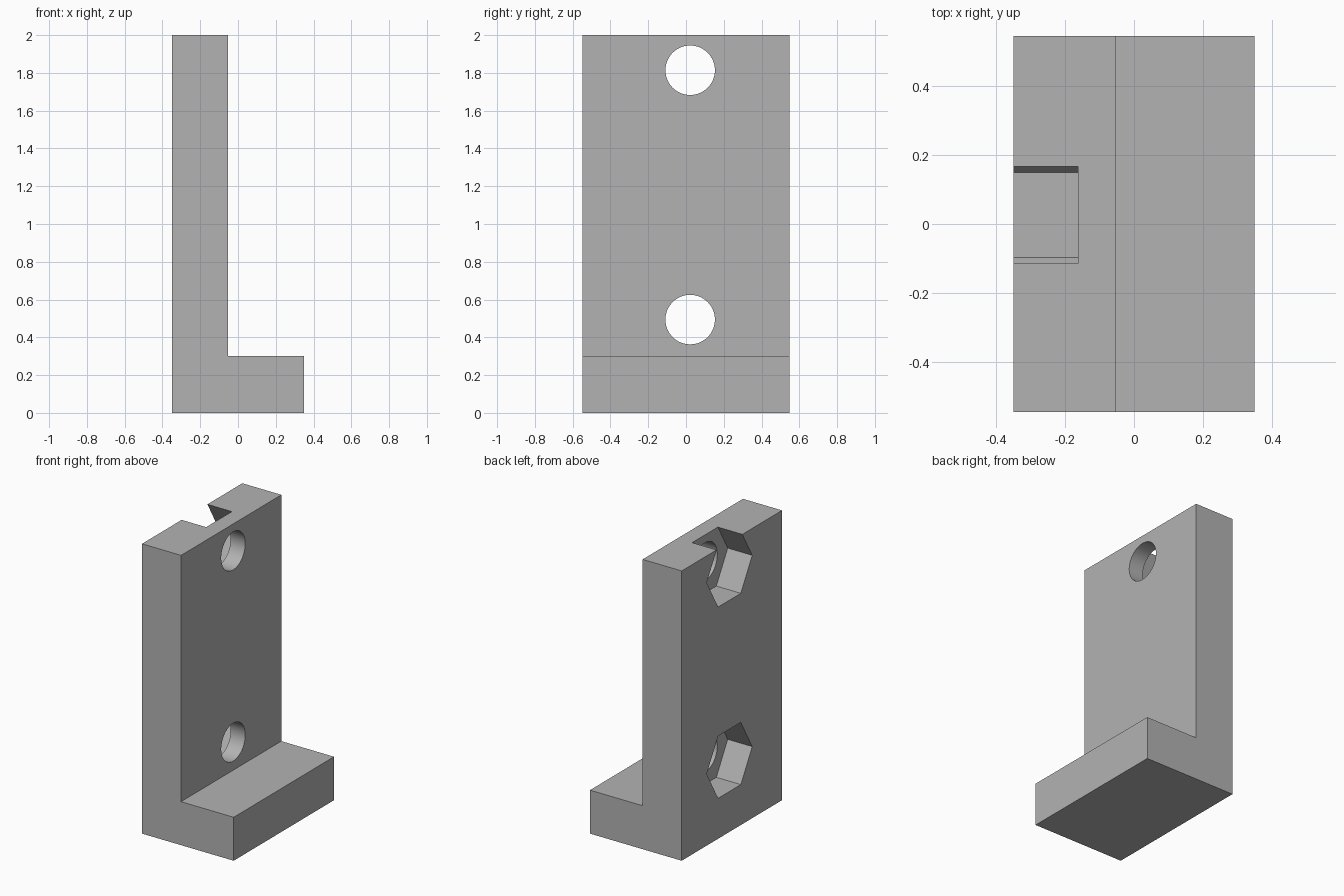
import bpy
import bmesh
from math import pi, radians
from mathutils import Matrix

if "Cube" in bpy.data.objects:
    bpy.data.objects.remove(bpy.data.objects["Cube"], do_unlink=True)

HALF_X, HALF_Y, HEIGHT = 0.35, 0.547, 2.0
WALL_X, FOOT_Z = -0.052, 0.30      # inner face of the wall, top of the foot
POCKET_X = -0.163                  # floor of the nut pockets
HOLE_HEIGHTS = (0.494, 1.814)

grey = bpy.data.materials.new("plain_grey")
grey.use_nodes = True
colour = (0.45, 0.45, 0.45, 1)
grey.diffuse_color = colour
grey.node_tree.nodes["Principled BSDF"].inputs["Base Color"].default_value = colour


def add_object(name, bm):
    bmesh.ops.recalc_face_normals(bm, faces=bm.faces)
    mesh = bpy.data.meshes.new(name)
    bm.to_mesh(mesh)
    bm.free()
    mesh.materials.append(grey)
    obj = bpy.data.objects.new(name, mesh)
    bpy.context.collection.objects.link(obj)
    return obj


def x_prism(name, sides, radius, x0, x1, y, z):
    """Regular prism along x, with a corner pointing towards y."""
    bm = bmesh.new()
    place = Matrix.Translation(((x0 + x1) / 2, y, z)) @ Matrix.Rotation(pi / 2, 4, "Y")
    # a quarter turn about the axis puts a corner on the y direction
    place = place @ Matrix.Rotation(pi / 2, 4, "Z")
    bmesh.ops.create_cone(bm, cap_ends=True, segments=sides, radius1=radius,
                          radius2=radius, depth=x1 - x0, matrix=place)
    # turn the hexagon so that its flats lie level
    widest = max(v.co.y for v in bm.verts) - y
    if widest < radius * 0.99:
        bmesh.ops.rotate(bm, verts=bm.verts, cent=(0, y, z),
                         matrix=Matrix.Rotation(pi / sides, 3, "X"))
    return add_object(name, bm)


# L-shaped bracket extruded along y
profile = [(-HALF_X, 0), (HALF_X, 0), (HALF_X, FOOT_Z),
           (WALL_X, FOOT_Z), (WALL_X, HEIGHT), (-HALF_X, HEIGHT)]
bm = bmesh.new()
face = bm.faces.new([bm.verts.new((x, -HALF_Y, z)) for x, z in profile])
ext = bmesh.ops.extrude_face_region(bm, geom=[face])
bmesh.ops.translate(bm, vec=(0, 2 * HALF_Y, 0),
                    verts=[g for g in ext["geom"] if isinstance(g, bmesh.types.BMVert)])
bracket = add_object("bracket", bm)

# Bolt holes and hexagonal nut pockets
cutters = []
for z in HOLE_HEIGHTS:
    cutters.append(x_prism("nut_pocket_cutter", 6, 0.248, -0.5, POCKET_X, 0.026, z))
    cutters.append(x_prism("bolt_hole_cutter", 64, 0.131, -0.25, 0.1, 0.022, z))

bpy.context.view_layer.objects.active = bracket
bracket.select_set(True)
for cutter in cutters:
    mod = bracket.modifiers.new("cut", "BOOLEAN")
    mod.operation = "DIFFERENCE"
    mod.solver = "EXACT"
    mod.object = cutter
    bpy.ops.object.modifier_apply(modifier=mod.name)
for cutter in cutters:
    bpy.data.objects.remove(cutter, do_unlink=True)

bpy.ops.object.shade_smooth_by_angle(angle=radians(30))
